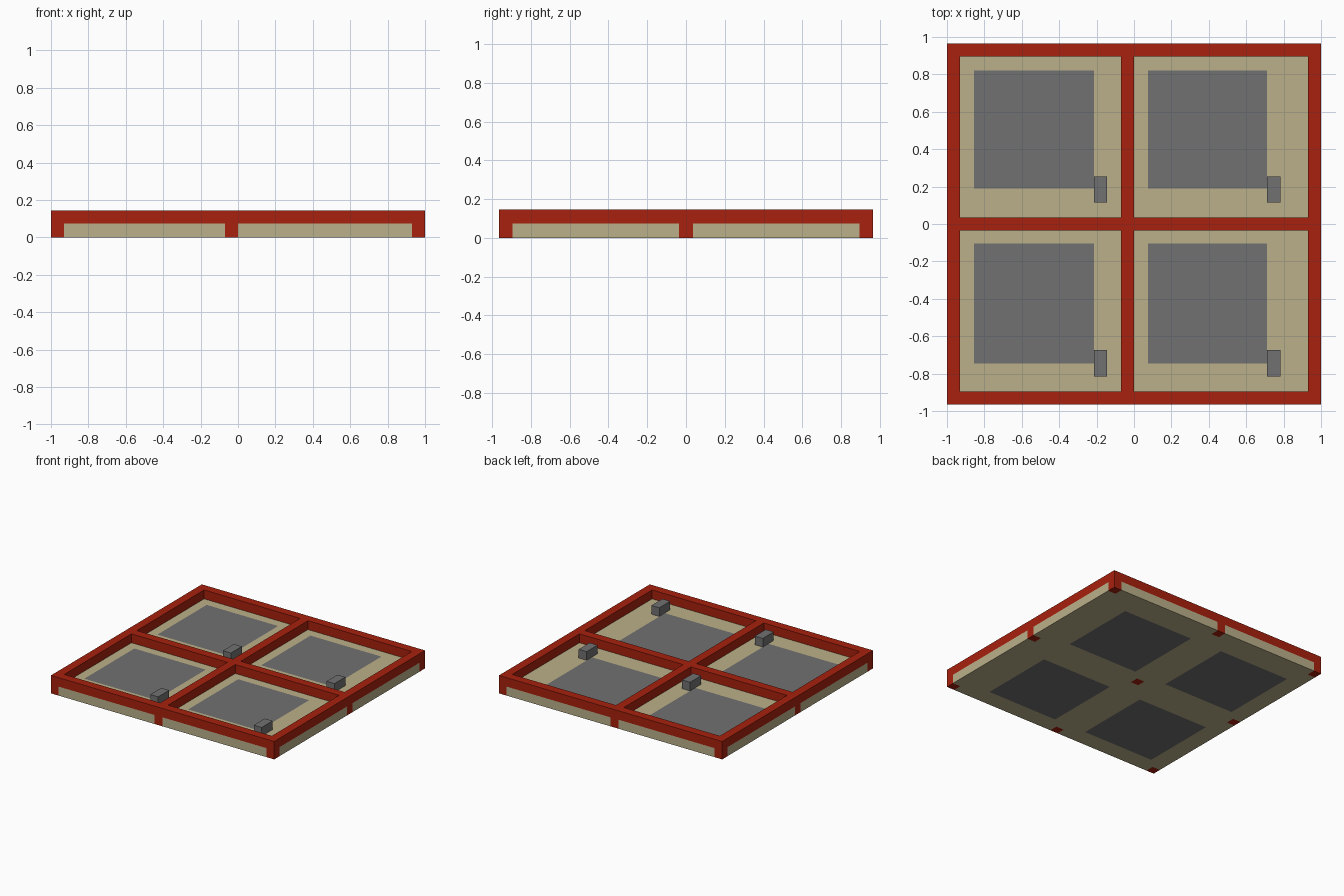
import bpy
import bmesh

if "Cube" in bpy.data.objects:
    bpy.data.objects.remove(bpy.data.objects["Cube"], do_unlink=True)


def make_material(name, rgb):
    mat = bpy.data.materials.new(name)
    mat.use_nodes = True
    mat.diffuse_color = (*rgb, 1)
    mat.node_tree.nodes["Principled BSDF"].inputs["Base Color"].default_value = (*rgb, 1)
    return mat


RED = make_material("red", (0.39, 0.015, 0.004))
BEIGE = make_material("beige", (0.5, 0.434, 0.255))
GREY = make_material("grey", (0.165, 0.165, 0.165))

FLOOR, TOP = 0.073, 0.145
# Bar and patch spans along each axis
BARS_X = [(-1, -0.93), (-0.07, 0), (0.93, 1)]
BARS_Y = [(-0.965, -0.895), (-0.035, 0.035), (0.895, 0.965)]
PATCH_X = [(-0.855, -0.215), (0.075, 0.71)]
PATCH_Y = [(-0.745, -0.105), (0.19, 0.82)]
PATCH_Y_UNDER = [(-b, -a) for a, b in PATCH_Y]


def inside(value, spans):
    return any(a <= value <= b for a, b in spans)


def cuts(*groups):
    return sorted({v for spans in groups for span in spans for v in span})


def slab(name, xs, ys, z0, z1, keep, materials, rule):
    """Grid of cells raised to a solid, coloured per face by a rule."""
    bm = bmesh.new()
    grid = [[bm.verts.new((x, y, z0)) for y in ys] for x in xs]
    for i in range(len(xs) - 1):
        for j in range(len(ys) - 1):
            if keep((xs[i] + xs[i + 1]) / 2, (ys[j] + ys[j + 1]) / 2):
                bm.faces.new((grid[i][j], grid[i + 1][j], grid[i + 1][j + 1], grid[i][j + 1]))
    bmesh.ops.delete(bm, geom=[v for v in bm.verts if not v.link_faces], context="VERTS")
    raised = bmesh.ops.extrude_face_region(bm, geom=bm.faces[:], use_keep_orig=True)["geom"]
    for v in raised:
        if isinstance(v, bmesh.types.BMVert):
            v.co.z = z1
    bmesh.ops.recalc_face_normals(bm, faces=bm.faces)
    for f in bm.faces:
        f.material_index = rule(f.calc_center_median(), f.normal)
    mesh = bpy.data.meshes.new(name)
    bm.to_mesh(mesh)
    bm.free()
    for mat in materials:
        mesh.materials.append(mat)
    obj = bpy.data.objects.new(name, mesh)
    bpy.context.collection.objects.link(obj)
    return obj


def base_colour(c, n):
    if inside(c.x, BARS_X) and inside(c.y, BARS_Y):
        return 0
    rows = PATCH_Y if n.z > 0 else PATCH_Y_UNDER
    if abs(n.z) > 0.5 and inside(c.x, PATCH_X) and inside(c.y, rows):
        return 2
    return 1


# Floor with red posts and grey patches on both faces
slab("floor_base", cuts(BARS_X, PATCH_X), cuts(BARS_Y, PATCH_Y, PATCH_Y_UNDER), 0, FLOOR,
     lambda x, y: True, [RED, BEIGE, GREY], base_colour)

# Upper frame of crossing bars
slab("upper_frame", cuts(BARS_X), cuts(BARS_Y), FLOOR, TOP,
     lambda x, y: inside(x, BARS_X) or inside(y, BARS_Y), [RED], lambda c, n: 0)

# Small block beside each patch
for side, x in (("right", -0.215), ("left", 0.712)):
    for end, y in (("front", -0.815), ("back", 0.115)):
        slab(f"{end}_{side}_block", [x, x + 0.071], [y, y + 0.14], FLOOR, TOP - 0.002,
             lambda x, y: True, [GREY], lambda c, n: 0)
